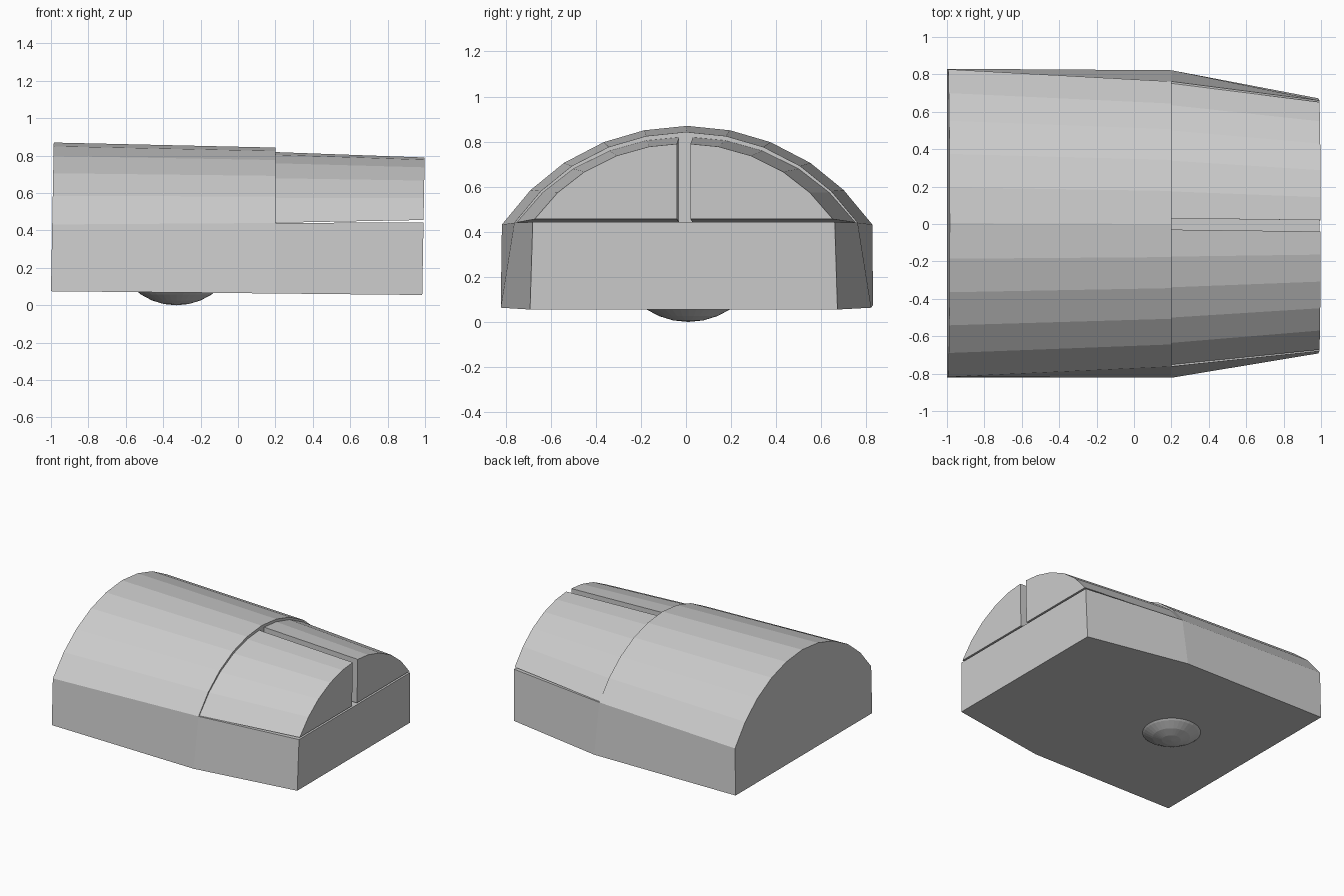
import bpy, bmesh
from mathutils import Vector

if "Cube" in bpy.data.objects:
    bpy.data.objects.remove(bpy.data.objects["Cube"])

# Arch shape as (width fraction, height fraction), shoulder to crown
ARCH = [(1, 0), (.845, .35), (.665, .625), (.45, .835), (.232, .955), (0, 1)]


def finish(bm, name):
    bmesh.ops.recalc_face_normals(bm, faces=bm.faces)
    mesh = bpy.data.meshes.new(name)
    bm.to_mesh(mesh)
    bm.free()
    obj = bpy.data.objects.new(name, mesh)
    bpy.context.collection.objects.link(obj)
    return obj


def half_arch(width, low, high):
    return [(width * a, low + (high - low) * b) for a, b in ARCH]


def section(bm, xb, xt, cy, base_w, base_z, width, low, high):
    """Base corners plus full arch; x leans from xb at the base to xt at the top."""
    half = half_arch(width, low, high)
    pts = [(base_w, base_z)] + half
    pts += [(-y, z) for y, z in reversed(half[:-1])] + [(-base_w, base_z)]
    lean = (xt - xb) / (high - base_z)
    return [bm.verts.new((xb + lean * (z - base_z), cy + y, z)) for y, z in pts]


# Body: arched rear shell continuing into a low tapered front base
bm = bmesh.new()
back = section(bm, -1, -.985, .005, .825, .075, .822, .432, .87)
mid = section(bm, .2, .2, 0, .822, .063, .762, .44, .843)
front = [bm.verts.new(p) for p in
         [(.985, .672, .055), (.992, .66, .443), (.992, -.68, .443), (.985, -.692, .055)]]
n = len(back)
for i in range(n):
    j = (i + 1) % n
    bm.faces.new((back[i], back[j], mid[j], mid[i]))
bm.faces.new(back)
bm.faces.new(mid[1:-1])
mid_low = [mid[0], mid[1], mid[-2], mid[-1]]
for i in range(4):
    j = (i + 1) % 4
    bm.faces.new((mid_low[i], mid_low[j], front[j], front[i]))
bm.faces.new(front)
finish(bm, "body")

# Two arched buttons with a narrow split between them
for side, name in ((1, "left_button"), (-1, "right_button")):
    bm = bmesh.new()
    loops = []
    for xl, xh, cy, width, low, high, gap in (
            (.2, .2, 0, .752, .441, .822, .03),
            (.992, .998, -.01, .662, .456, .793, .03)):
        pts = half_arch(width, low, high)[:-1] + [(gap, high - .003), (gap, low)]
        loops.append([bm.verts.new((xl + (xh - xl) * (z - low) / (high - low),
                                    cy + side * y, z)) for y, z in pts])
    a, b = loops
    for i in range(len(a)):
        j = (i + 1) % len(a)
        bm.faces.new((a[i], a[j], b[j], b[i]))
    bm.faces.new(a)
    bm.faces.new(b)
    finish(bm, name)

# Tracking ball peeking out of the underside
bpy.ops.mesh.primitive_uv_sphere_add(segments=32, ring_count=16, radius=.34,
                                     location=(-.33, .01, .34))
bpy.context.object.name = "tracking_ball"
